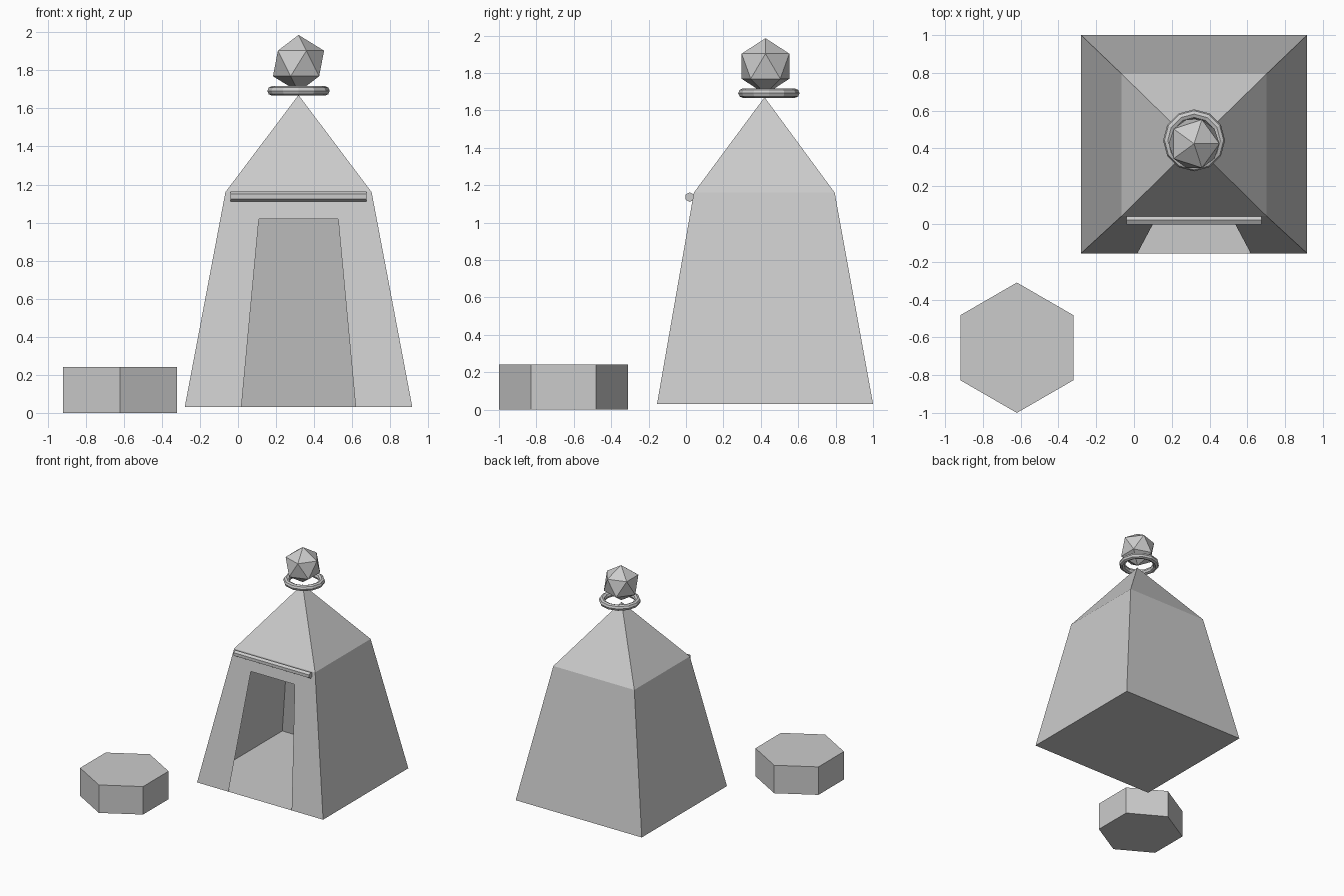
import bpy
import bmesh
import math

default = bpy.data.objects.get("Cube")
if default:
    bpy.data.objects.remove(default, do_unlink=True)

# One plain grey for every part
grey = bpy.data.materials.new("light grey")
grey.use_nodes = True
colour = (0.6, 0.6, 0.6, 1.0)
grey.diffuse_color = colour
grey.node_tree.nodes["Principled BSDF"].inputs["Base Color"].default_value = colour


def finish(obj, name):
    obj.name = name
    obj.data.name = name
    obj.data.materials.clear()
    obj.data.materials.append(grey)
    return obj


# Hut: thin hollow shell with a tapered doorway cut through its front wall
X = 0.318
Z_BASE, Z_EAVE, Z_APEX, Z_DOOR = 0.03, 1.16, 1.67, 1.02
Y_FRONT, Y_BACK = (-0.155, 0.042), (1.0, 0.795)   # at base, at eave
HALF = (0.598, 0.384)                             # half width at base, at eave

bm = bmesh.new()


def ring(level, z):
    h, f, b = HALF[level], Y_FRONT[level], Y_BACK[level]
    corners = [(-h, f), (h, f), (h, b), (-h, b)]
    return [bm.verts.new((X + x, y, z)) for x, y in corners]


def front_point(x, z):
    t = (z - Z_BASE) / (Z_EAVE - Z_BASE)
    return bm.verts.new((X + x, Y_FRONT[0] + t * (Y_FRONT[1] - Y_FRONT[0]), z))


base = ring(0, Z_BASE)
eave = ring(1, Z_EAVE)
apex = bm.verts.new((X, 0.42, Z_APEX))
door = [front_point(-0.3, Z_BASE), front_point(-0.208, Z_DOOR),
        front_point(0.208, Z_DOOR), front_point(0.3, Z_BASE)]

bm.faces.new([base[0], *door, base[1], eave[1], eave[0]])
bm.faces.new([base[0], base[3], base[2], base[1], door[3], door[0]])
for i in range(4):
    j = (i + 1) % 4
    if i > 0:
        bm.faces.new([base[i], base[j], eave[j], eave[i]])
    bm.faces.new([eave[i], eave[j], apex])

mesh = bpy.data.meshes.new("hut")
bm.to_mesh(mesh)
bm.free()
hut = bpy.data.objects.new("hut", mesh)
bpy.context.collection.objects.link(hut)
finish(hut, "hut")

# Six-sided bar above the doorway
bpy.ops.mesh.primitive_cylinder_add(
    vertices=6, radius=0.026, depth=0.715, location=(X, 0.02, 1.136),
    rotation=(0, math.pi / 2, 0))
bar = finish(bpy.context.object, "door_bar")
bar.rotation_euler = (math.pi / 2, 0, math.pi / 2)

# Ring hovering over the roof tip
bpy.ops.mesh.primitive_torus_add(
    major_segments=12, minor_segments=8, major_radius=0.139,
    minor_radius=0.025, location=(X, 0.443, 1.692))
finish(bpy.context.object, "roof_ring")

# Faceted ball on top
bpy.ops.mesh.primitive_ico_sphere_add(
    subdivisions=1, radius=0.15, location=(X, 0.425, 1.836))
finish(bpy.context.object, "roof_ball")

# Hexagonal block standing beside the hut
bpy.ops.mesh.primitive_cylinder_add(
    vertices=6, radius=0.345, depth=0.24, location=(-0.62, -0.655, 0.12))
finish(bpy.context.object, "hexagonal_block")
